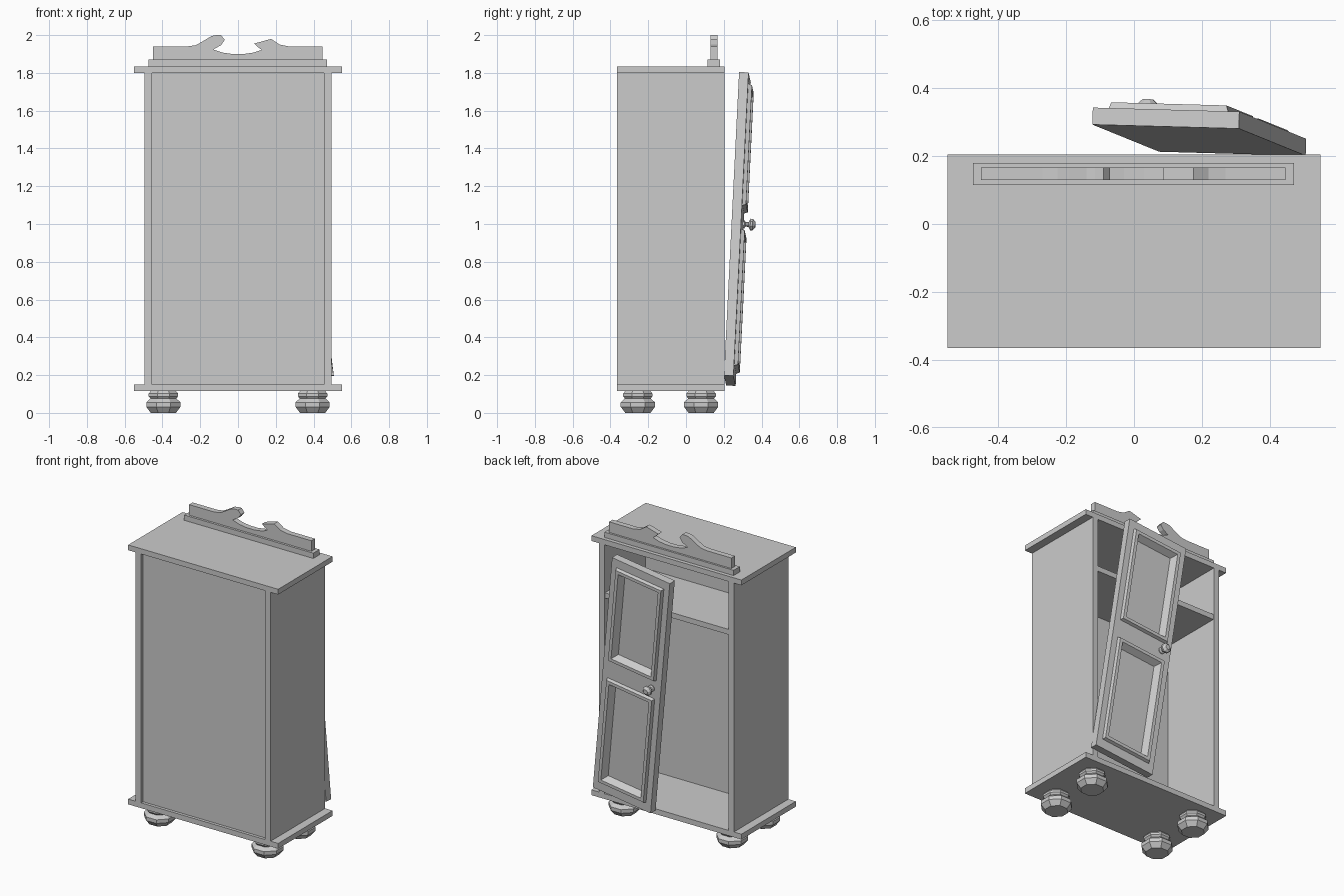
import bpy, bmesh
from math import cos, sin, tau
from mathutils import Vector, Matrix

if "Cube" in bpy.data.objects:
    bpy.data.objects.remove(bpy.data.objects["Cube"])


def finish(name, bm, matrix=None):
    bmesh.ops.recalc_face_normals(bm, faces=bm.faces)
    me = bpy.data.meshes.new(name)
    bm.to_mesh(me)
    bm.free()
    ob = bpy.data.objects.new(name, me)
    bpy.context.collection.objects.link(ob)
    if matrix:
        ob.matrix_world = matrix
    return ob


def box(name, x, y, z, matrix=None):
    bm = bmesh.new()
    bmesh.ops.create_cube(bm, size=1)
    for v in bm.verts:
        v.co = [lo + (hi - lo) * (c + 0.5) for c, (lo, hi) in zip(v.co, (x, y, z))]
    return finish(name, bm, matrix)


def skin(bm, rings):
    for a, b in zip(rings, rings[1:]):
        n = len(a)
        for i in range(n):
            bm.faces.new((a[i], a[(i + 1) % n], b[(i + 1) % n], b[i]))


def lathe(name, profile, matrix, sides=8):
    bm = bmesh.new()
    rings = [[bm.verts.new((r * cos(tau * (i + .5) / sides), r * sin(tau * (i + .5) / sides), z))
              for i in range(sides)] for r, z in profile]
    skin(bm, rings)
    bm.faces.new(rings[0])
    bm.faces.new(rings[-1])
    return finish(name, bm, matrix)


# Cabinet carcass
DEPTH = (-0.365, 0.205)
box("bottom_board", (-0.55, 0.55), DEPTH, (0.115, 0.15))
box("top_board", (-0.55, 0.55), DEPTH, (1.80, 1.835))
for side, x in (("left", (-0.495, -0.455)), ("right", (0.455, 0.495))):
    box(side + "_side_panel", x, DEPTH, (0.15, 1.80))
box("back_panel", (-0.455, 0.455), (-0.345, -0.225), (0.15, 1.80))
box("shelf", (-0.455, 0.455), (-0.225, 0.2), (1.445, 1.48))

# Turned bun feet
foot = [(0.072, 0), (0.098, 0.032), (0.098, 0.056), (0.074, 0.076),
        (0.084, 0.088), (0.084, 0.102), (0.072, 0.116)]
for x in (-0.395, 0.395):
    for y in (-0.255, 0.08):
        lathe("foot", foot, Matrix.Translation((x, y, 0)))

# Broken crest on its plinth
box("crest_plinth", (-0.475, 0.472), (0.115, 0.18), (1.835, 1.87))
outline = [(-0.45, 1.87), (-0.45, 1.94), (-0.27, 1.94), (-0.225, 1.946), (-0.19, 1.965),
           (-0.14, 1.995), (-0.115, 2.0), (-0.09, 2.0), (-0.07, 1.975), (-0.09, 1.947),
           (-0.13, 1.924), (-0.085, 1.908), (-0.03, 1.9), (0.03, 1.9), (0.085, 1.908),
           (0.125, 1.922), (0.105, 1.937), (0.085, 1.955), (0.175, 1.98), (0.22, 1.95),
           (0.27, 1.94), (0.447, 1.94), (0.447, 1.87)]
bm = bmesh.new()
face = bm.faces.new([bm.verts.new((x, 0.13, z)) for x, z in outline])
ext = bmesh.ops.extrude_face_region(bm, geom=[face], use_keep_orig=True)
for v in ext["geom"]:
    if isinstance(v, bmesh.types.BMVert):
        v.co.y = 0.167
finish("crest", bm)

# Door frame of reference: hanging askew, local y points outward
up = Vector((-0.197, 0.08, 1.605)).normalized()
out = up.cross(Vector((0.432, -0.012, 0.05))).normalized()
across = out.cross(up)
door = Matrix((across, out, up)).transposed().to_4x4()
door.translation = (0.29, 0.207, 0.172)

W, H, T = 0.2175, 1.62, 0.05
OPEN = 0.178
spans = [(0.06, 0.79), (0.915, 1.565)]
for name, x in (("left", (-W, -OPEN)), ("right", (OPEN, W))):
    box("door_stile_" + name, x, (0, T), (0, H), door)
for name, z in (("bottom", (0, 0.06)), ("middle", (0.79, 0.915)), ("top", (1.565, H))):
    box("door_rail_" + name, (-OPEN, OPEN), (0, T), z, door)

# Moulded door panels: nested rectangles stepping in to a sunk field
steps = [(0, 0), (0, T), (0.007, 0.07), (0.028, 0.07), (0.05, 0.028)]
for lo, hi in spans:
    bm = bmesh.new()
    rings = []
    for inset, n in steps:
        a, b, c = OPEN - inset, lo + inset, hi - inset
        rings.append([bm.verts.new(p) for p in ((-a, n, b), (a, n, b), (a, n, c), (-a, n, c))])
    skin(bm, rings)
    bm.faces.new(rings[0])
    bm.faces.new(rings[-1])
    finish("door_panel", bm, door)

# Door knob
knob = [(0.022, 0.048), (0.022, 0.056), (0.013, 0.062), (0.013, 0.078),
        (0.032, 0.088), (0.032, 0.1), (0.016, 0.114)]
lathe("door_knob", knob,
      door @ Matrix.Translation((-0.15, 0, 0.855)) @ Matrix.Rotation(-tau / 4, 4, 'X'))
